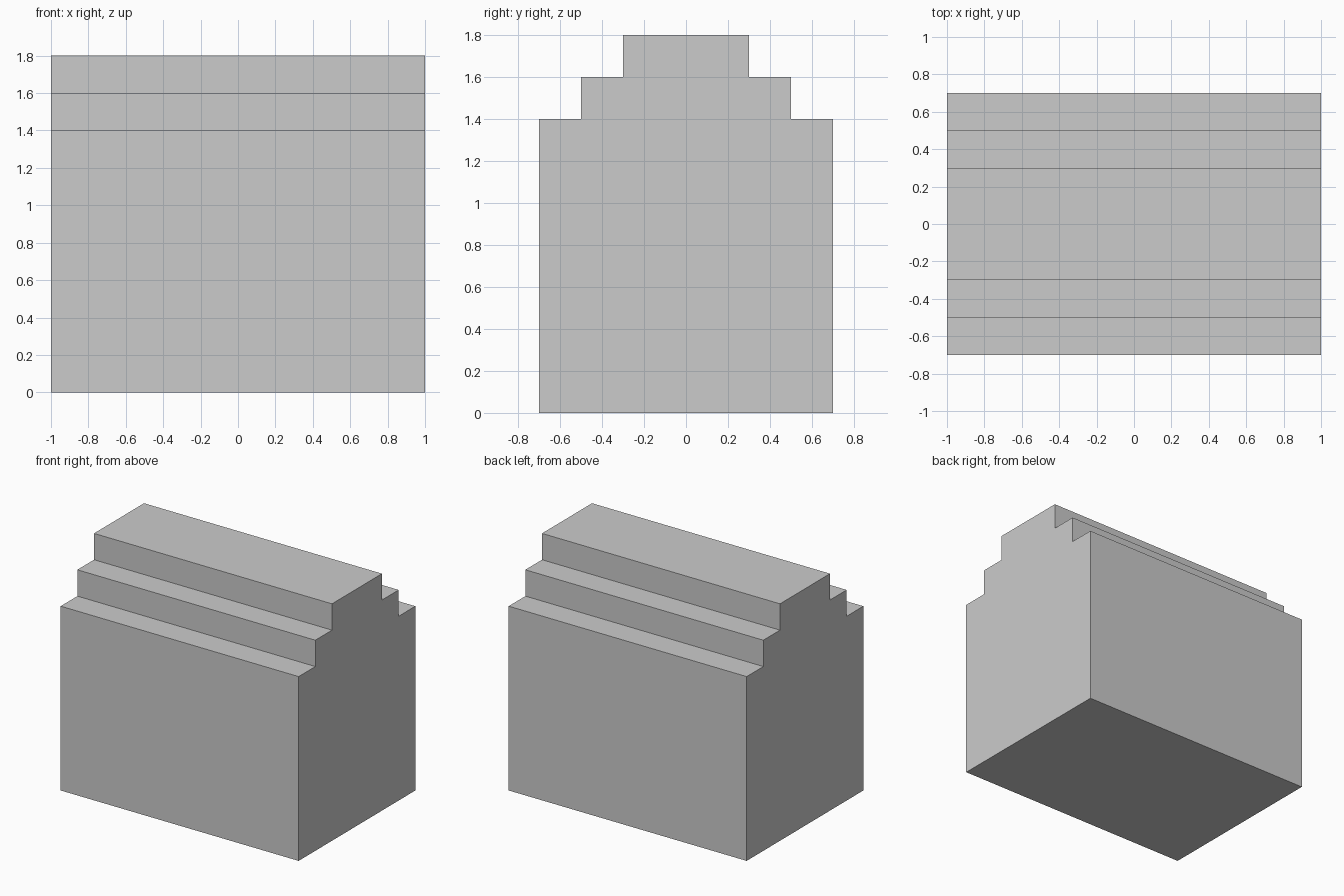
import bpy
import bmesh

if "Cube" in bpy.data.objects:
    bpy.data.objects.remove(bpy.data.objects["Cube"])

# Stepped block: half profile (y, z), mirrored and extruded along x
half = [(0.7, 0), (0.7, 1.4), (0.5, 1.4), (0.5, 1.6), (0.3, 1.6), (0.3, 1.8)]
profile = half + [(-y, z) for y, z in reversed(half)]

bm = bmesh.new()
end = bm.faces.new([bm.verts.new((-1, y, z)) for y, z in profile])
result = bmesh.ops.extrude_face_region(bm, geom=[end], use_keep_orig=True)
moved = [g for g in result["geom"] if isinstance(g, bmesh.types.BMVert)]
bmesh.ops.translate(bm, verts=moved, vec=(2, 0, 0))
bmesh.ops.recalc_face_normals(bm, faces=bm.faces)

mesh = bpy.data.meshes.new("stepped_block")
bm.to_mesh(mesh)
bm.free()
block = bpy.data.objects.new("stepped_block", mesh)
bpy.context.collection.objects.link(block)
